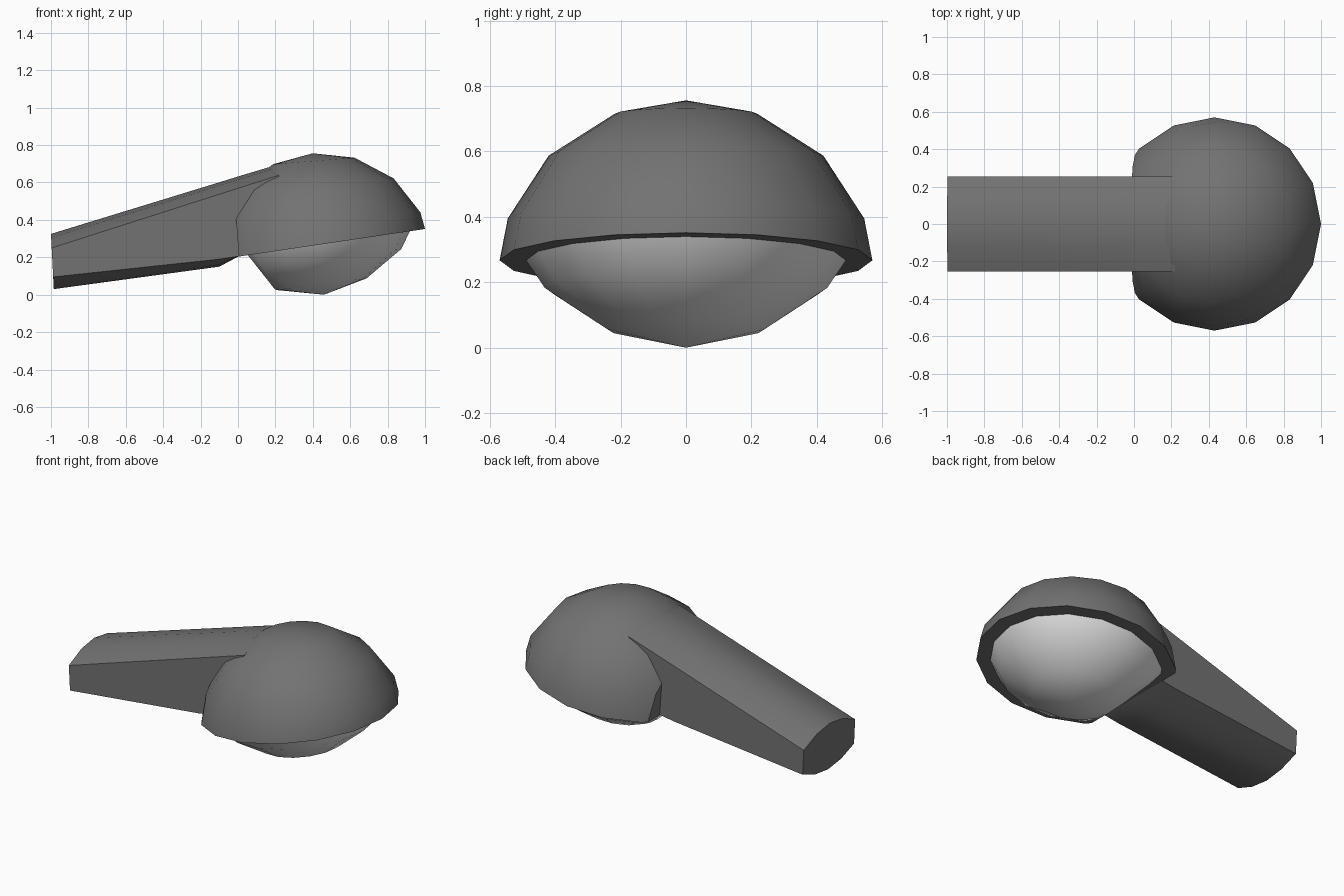
import bpy, bmesh, math
from mathutils import Vector

if "Cube" in bpy.data.objects:
    bpy.data.objects.remove(bpy.data.objects["Cube"])


def material(name, v):
    m = bpy.data.materials.new(name)
    m.diffuse_color = (v, v, v, 1)
    m.use_nodes = True
    m.node_tree.nodes["Principled BSDF"].inputs["Base Color"].default_value = m.diffuse_color
    return m


housing_grey = material("housing grey", 0.17)
lens_white = material("lens white", 0.8)


def finish(bm, name, mat):
    bmesh.ops.recalc_face_normals(bm, faces=bm.faces[:])
    me = bpy.data.meshes.new(name)
    bm.to_mesh(me)
    bm.free()
    ob = bpy.data.objects.new(name, me)
    bpy.context.collection.objects.link(ob)
    me.materials.append(mat)
    bpy.ops.object.select_all(action='DESELECT')
    ob.select_set(True)
    bpy.context.view_layer.objects.active = ob
    bpy.ops.object.shade_smooth_by_angle(angle=math.radians(32))
    return ob


def loft(bm, loops):
    for a, b in zip(loops, loops[1:]):
        n = len(a)
        for i in range(n):
            j = (i + 1) % n
            bm.faces.new((a[i], a[j], b[j], b[i]))


def tilted_bowl(name, rings, apex, cut_point, cut_normal, mat, n=16):
    """Rings are (centre x, centre z, radius, slope); the arm side is sliced flat."""
    bm = bmesh.new()
    loops = []
    for cx, cz, r, slope in rings:
        loop = []
        for i in range(n):
            a = 2 * math.pi * i / n
            dx = r * math.cos(a)
            loop.append(bm.verts.new((cx + dx, r * math.sin(a), cz + slope * dx)))
        loops.append(loop)
    loft(bm, loops)
    bm.faces.new(loops[0])
    top = bm.verts.new(apex)
    for i in range(n):
        bm.faces.new((loops[-1][i], loops[-1][(i + 1) % n], top))
    geom = bm.verts[:] + bm.edges[:] + bm.faces[:]
    res = bmesh.ops.bisect_plane(bm, geom=geom, plane_co=Vector(cut_point),
                                 plane_no=Vector(cut_normal), clear_outer=True)
    edges = [e for e in res["geom_cut"] if isinstance(e, bmesh.types.BMEdge)]
    bmesh.ops.holes_fill(bm, edges=edges, sides=0)
    return finish(bm, name, mat)


# Lamp hood with flat underside
tilted_bowl("lamp_hood",
            [(0.43, 0.267, 0.57, 0.148), (0.43, 0.395, 0.545, 0.083),
             (0.412, 0.587, 0.42, 0.083), (0.405, 0.715, 0.218, 0.08)],
            (0.4, 0, 0.756), (0.005, 0, 0.2), (-1, 0, -0.075), housing_grey)

# Bulging lens below the hood
tilted_bowl("lamp_lens",
            [(0.43, 0.268, 0.49, 0.148), (0.44, 0.183, 0.432, 0.14),
             (0.447, 0.056, 0.24, 0.13)],
            (0.46, 0, 0.0), (0.05, 0, 0.215), (-0.19, 0, -0.15), lens_white)

# Mounting arm: (x, top centre, top side, bottom side, bottom centre)
W = 0.255
bm = bmesh.new()
loops = []
for x, tc, ts, bs, bc in [(-1.0, 0.325, 0.25, 0.095, 0.03),
                          (-0.1, 0.601, 0.537, 0.19, 0.15),
                          (0.0, 0.632, 0.569, 0.205, 0.203),
                          (0.22, 0.698, 0.639, 0.29, 0.288)]:
    tm, bmid = ts + 0.73 * (tc - ts), bs + 0.73 * (bc - bs)
    pts = [(-W, bs), (-W, ts), (-0.13, tm), (0, tc), (0.13, tm), (W, ts),
           (W, bs), (0.13, bmid), (0, bc), (-0.13, bmid)]
    lean = 0.015 if x == -1.0 else 0
    loops.append([bm.verts.new((x + lean * (tc - z) / (tc - bc), y, z)) for y, z in pts])
loft(bm, loops)
bm.faces.new(loops[0])
bm.faces.new(loops[-1])
finish(bm, "mounting_arm", housing_grey)
